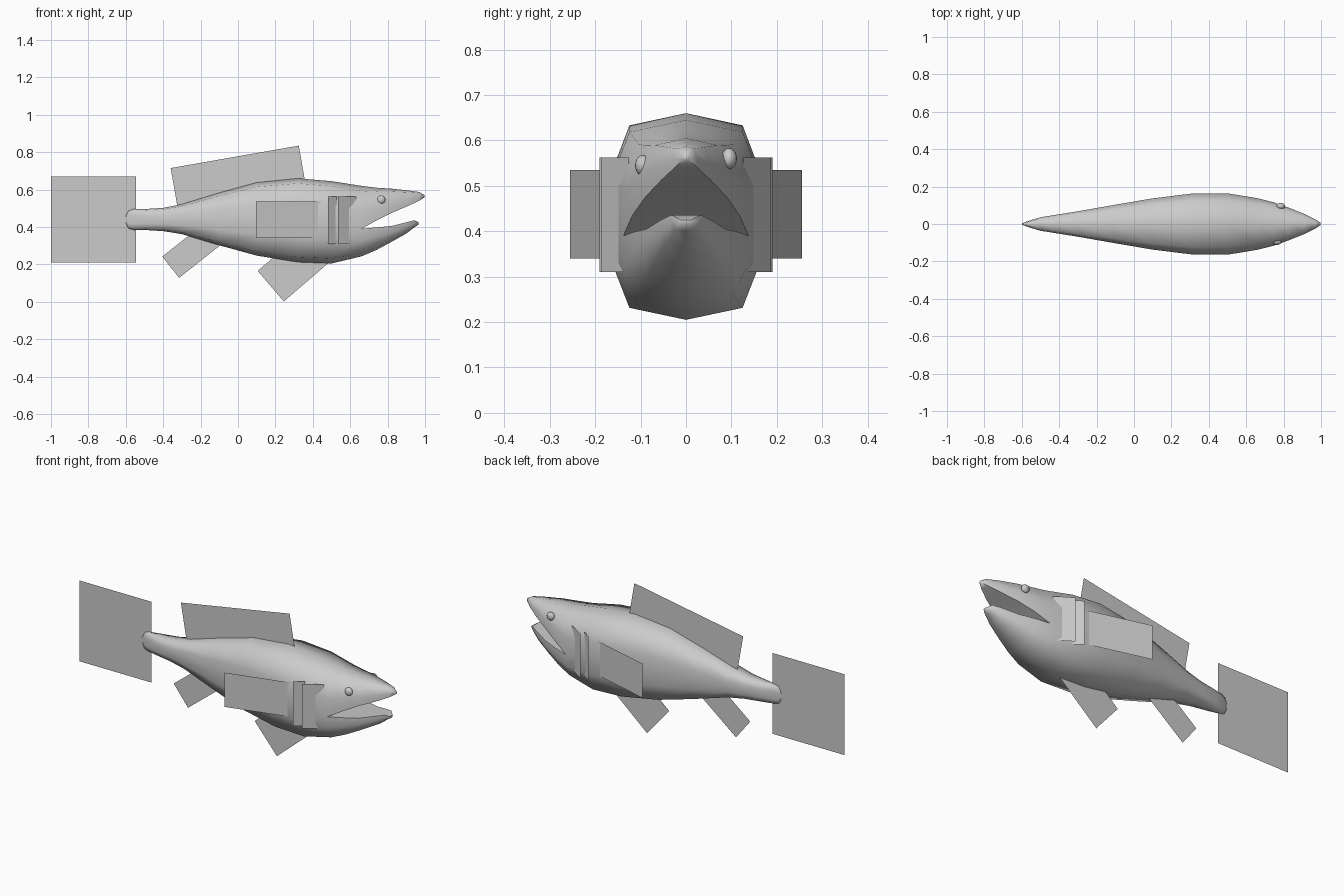
import bpy, bmesh, math
from mathutils import Vector

if "Cube" in bpy.data.objects:
    bpy.data.objects.remove(bpy.data.objects["Cube"])

# Half of the body cross-section, from the side edge over the crown to the other side
HALF = [(1.0, 0.0), (1.0, 0.42), (0.76, 0.88), (0, 1),
        (-0.76, 0.88), (-1.0, 0.42), (-1.0, 0.0)]


def arc(bm, x, w, split, edge):
    return [bm.verts.new((x, w * y, split + (edge - split) * t)) for y, t in HALF]


def skin(bm, rings, close):
    for a, b in zip(rings, rings[1:]):
        n = len(a)
        for i in range(n if close else n - 1):
            j = (i + 1) % n
            bm.faces.new((a[i], a[j], b[j], b[i]))


def finish(bm, name, angle=None):
    me = bpy.data.meshes.new(name)
    bm.to_mesh(me)
    bm.free()
    ob = bpy.data.objects.new(name, me)
    bpy.context.collection.objects.link(ob)
    if angle:
        bpy.ops.object.select_all(action='DESELECT')
        bpy.context.view_layer.objects.active = ob
        ob.select_set(True)
        bpy.ops.object.shade_smooth_by_angle(angle=math.radians(angle))
    return ob


def panel(name, corners):
    bm = bmesh.new()
    bm.faces.new([bm.verts.new(c) for c in corners])
    return finish(bm, name)


# Body and open jaws: stations are (x, half width, split height, outer edge height)
trunk = [(-0.6, 0.003, 0.46, 0.42), (-0.585, 0.009, 0.487, 0.392),
         (-0.56, 0.018, 0.496, 0.385), (-0.5, 0.036, 0.496, 0.384),
         (-0.4, 0.052, 0.502, 0.378), (-0.3, 0.068, 0.522, 0.362),
         (-0.1, 0.103, 0.583, 0.302), (0.1, 0.137, 0.638, 0.247),
         (0.32, 0.164, 0.66, 0.212), (0.5, 0.164, 0.645, 0.205)]
upper = [(0.66, 0.138, 0.39, 0.62), (0.74, 0.118, 0.435, 0.61),
         (0.82, 0.09, 0.475, 0.605), (0.91, 0.054, 0.513, 0.595),
         (0.97, 0.024, 0.541, 0.587), (0.997, 0.006, 0.558, 0.57)]
lower = [(0.66, 0.138, 0.39, 0.243), (0.74, 0.116, 0.398, 0.277),
         (0.82, 0.087, 0.405, 0.32), (0.9, 0.055, 0.425, 0.365),
         (0.945, 0.032, 0.436, 0.4), (0.965, 0.012, 0.425, 0.412)]
bm = bmesh.new()
mids = [(x, w, (t + b) / 2, t, b) for x, w, t, b in trunk]
top = [arc(bm, x, w, m, t) for x, w, m, t, b in mids]
bot = [arc(bm, x, w, m, b) for x, w, m, t, b in mids]
jaws = [[arc(bm, *s) for s in jaw] for jaw in (upper, lower)]
skin(bm, top + jaws[0][:1], False)
skin(bm, bot + jaws[1][:1], False)
for rings in jaws:
    skin(bm, rings, True)
    bm.faces.new(rings[-1])
bm.faces.new(top[0])
bm.faces.new(bot[0])
bmesh.ops.remove_doubles(bm, verts=bm.verts, dist=0.0005)
bmesh.ops.recalc_face_normals(bm, faces=bm.faces)
finish(bm, "fish_body", 60)

# Eyes
for side, x, z in ((-1, 0.765, 0.545), (1, 0.785, 0.56)):
    bpy.ops.mesh.primitive_uv_sphere_add(segments=16, ring_count=10, radius=0.023,
                                         location=(x, side * 0.095, z))
    eye = bpy.context.object
    eye.name = "eye"
    eye.scale.y = 0.75
    bpy.ops.object.shade_smooth()


# Flat fins on the centre plane: outer edge from a to b, running d into the body
def mid_fin(name, a, b, d):
    pts = [a, b, (b[0] + d[0], b[1] + d[1]), (a[0] + d[0], a[1] + d[1])]
    panel(name, [(x, 0, z) for x, z in pts])


mid_fin("tail_fin", (-1, 0.21), (-1, 0.67), (0.455, 0))
mid_fin("dorsal_fin", (-0.36, 0.715), (0.325, 0.835), (0.035, -0.2))
mid_fin("pelvic_fin", (0.105, 0.165), (0.245, 0.002), (0.25, 0.215))
mid_fin("anal_fin", (-0.405, 0.242), (-0.315, 0.128), (0.24, 0.19))

# Paired side panels: (name, front x, front y, back x, back y, low z, high z)
sides = [("pectoral_fin", 0.45, 0.158, 0.095, 0.255, 0.34, 0.535),
         ("front_gill", 0.63, 0.125, 0.535, 0.187, 0.31, 0.562),
         ("rear_gill", 0.53, 0.155, 0.48, 0.19, 0.31, 0.562)]
for name, xf, yf, xb, yb, z0, z1 in sides:
    for s in (-1, 1):
        panel(name, [(xf, s * yf, z0), (xb, s * yb, z0),
                     (xb, s * yb, z1), (xf, s * yf, z1)][::-s])
